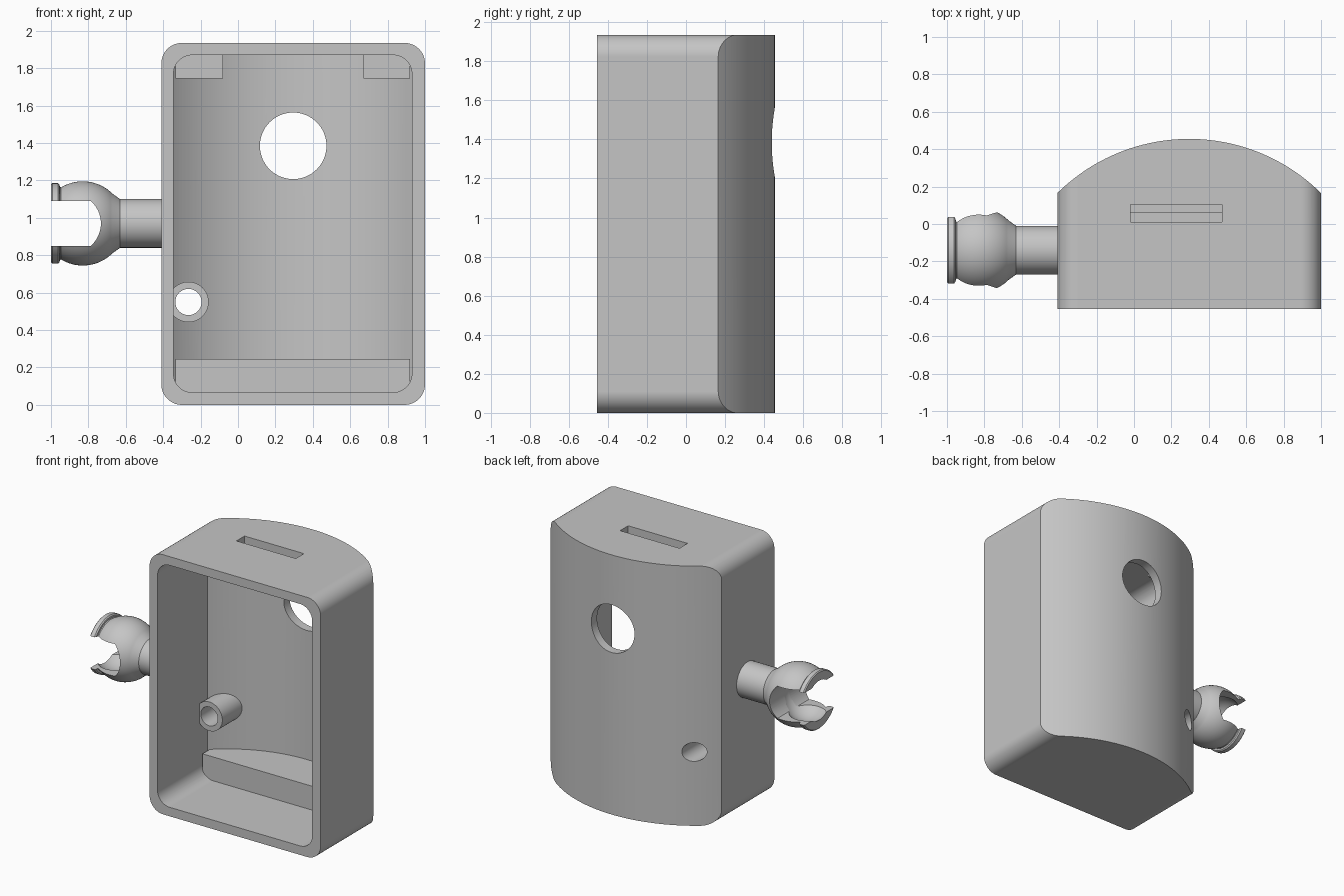
import bpy, bmesh, math
from mathutils import Matrix, Vector

old = bpy.data.objects.get("Cube")
if old:
    bpy.data.objects.remove(old, do_unlink=True)

grey = bpy.data.materials.new("light_grey")
grey.use_nodes = True
COLOR = (0.56, 0.56, 0.56, 1)
grey.diffuse_color = COLOR
grey.node_tree.nodes["Principled BSDF"].inputs["Base Color"].default_value = COLOR

MID_X, ARC_Y = 0.295, -0.547     # axis of the curved back
JOINT_Y, JOINT_Z = -0.14, 0.97   # axis of the side joint


def make(name, bm):
    bmesh.ops.recalc_face_normals(bm, faces=bm.faces)
    mesh = bpy.data.meshes.new(name)
    bm.to_mesh(mesh)
    bm.free()
    mesh.materials.append(grey)
    ob = bpy.data.objects.new(name, mesh)
    bpy.context.collection.objects.link(ob)
    return ob


def box(name, x, y, z):
    bm = bmesh.new()
    bmesh.ops.create_cube(bm, size=1)
    for v in bm.verts:
        v.co = Vector([(a + b) / 2 + c * (b - a) for c, (a, b) in zip(v.co, (x, y, z))])
    return make(name, bm)


def cylinder(name, center, r, length, axis="Y", n=64):
    bm = bmesh.new()
    turn = Matrix.Rotation(math.pi / 2, 4, "X") if axis == "Y" else Matrix()
    bmesh.ops.create_cone(bm, cap_ends=True, segments=n, radius1=r, radius2=r,
                          depth=length, matrix=Matrix.Translation(center) @ turn)
    return make(name, bm)


def rounded_prism(name, x, z, y, r, n=14):
    """Rounded rectangle in XZ, extruded along Y."""
    bm = bmesh.new()
    corners = [(x[1] - r, z[1] - r), (x[0] + r, z[1] - r),
               (x[0] + r, z[0] + r), (x[1] - r, z[0] + r)]
    ring = []
    for q, (cx, cz) in enumerate(corners):
        for i in range(n + 1):
            a = (q + i / n) * math.pi / 2
            ring.append(bm.verts.new((cx + r * math.cos(a), y[0], cz + r * math.sin(a))))
    face = bm.faces.new(ring)
    ext = bmesh.ops.extrude_face_region(bm, geom=[face])
    bmesh.ops.translate(bm, vec=(0, y[1] - y[0], 0),
                        verts=[g for g in ext["geom"] if isinstance(g, bmesh.types.BMVert)])
    return make(name, bm)


def boolean(ob, cutter, op="DIFFERENCE", keep=False):
    cutter.hide_render = True
    mod = ob.modifiers.new("cut", "BOOLEAN")
    mod.operation, mod.object, mod.solver = op, cutter, "EXACT"
    bpy.context.view_layer.objects.active = ob
    bpy.ops.object.modifier_apply(modifier=mod.name)
    if not keep:
        bpy.data.objects.remove(cutter, do_unlink=True)


def trim_to_arc(ob, r):
    boolean(ob, cylinder("arc_cutter", (MID_X, ARC_Y, 1), r, 4, "Z", 256), "INTERSECT")


def finish(ob):
    bpy.ops.object.select_all(action="DESELECT")
    ob.select_set(True)
    bpy.context.view_layer.objects.active = ob
    bpy.ops.object.shade_smooth_by_angle(angle=math.radians(25))
    ob.modifiers.new("normals", "WEIGHTED_NORMAL").keep_sharp = True


# Housing: rounded block with a bowed back, hollowed from the front
housing = rounded_prism("housing", (-0.41, 1.0), (0, 1.935), (-0.455, 0.7), 0.11)
trim_to_arc(housing, 1.002)
cavity = rounded_prism("cavity_cutter", (-0.345, 0.93), (0.067, 1.87), (-0.6, 0.7), 0.1)
trim_to_arc(cavity, 0.936)
boolean(housing, cavity)

# Round window in the back and slot in the top
boolean(housing, cylinder("window_cutter", (MID_X, 0.4, 1.385), 0.178, 0.6))
boolean(housing, box("slot_cutter", (-0.02, 0.47), (0.01, 0.105), (1.8, 2.1)))

# Screw boss with a hole through the back
boss = cylinder("screw_boss", (-0.265, 0.24, 0.55), 0.108, 0.4)
trim_to_arc(boss, 0.96)
hole = cylinder("hole_cutter", (-0.265, 0.2, 0.55), 0.07, 0.8)
boolean(housing, hole, keep=True)
boolean(boss, hole)

# Inner ledge at the bottom and two stop blocks at the top
parts = [housing, boss]
for name, x, z in (("bottom_ledge", (-0.335, 0.92), (0.035, 0.245)),
                   ("right_stop_block", (-0.335, -0.08), (1.745, 1.9)),
                   ("left_stop_block", (0.67, 0.92), (1.745, 1.9))):
    block = box(name, x, (0.06, 0.5), z)
    trim_to_arc(block, 0.96)
    parts.append(block)

# Side stem with a ball socket, lathed around X
profile = [(-1, 0), (-1, 0.208), (-0.993, 0.215), (-0.962, 0.215), (-0.954, 0.207), (-0.952, 0.195)]
for i in range(20):
    a = math.radians(59 + 76 * i / 19)
    profile.append((-0.83 - 0.225 * math.cos(a), 0.225 * math.sin(a)))
profile += [(-0.63, 0.13), (-0.39, 0.13), (-0.39, 0)]
bm = bmesh.new()
pts = [bm.verts.new((x, JOINT_Y, JOINT_Z + r)) for x, r in profile]
edges = [bm.edges.new(pair) for pair in zip(pts, pts[1:])]
bmesh.ops.spin(bm, geom=pts + edges, cent=(0, JOINT_Y, JOINT_Z), axis=(1, 0, 0),
               angle=math.tau, steps=64)
bmesh.ops.remove_doubles(bm, verts=bm.verts, dist=1e-5)
socket = make("ball_socket_arm", bm)

# Hollow of the socket
bm = bmesh.new()
bmesh.ops.create_uvsphere(bm, u_segments=48, v_segments=32, radius=0.175,
                          matrix=Matrix.Translation((-0.905, JOINT_Y, JOINT_Z)))
boolean(socket, make("hollow_cutter", bm))

# Slot across the socket with a curved inner end
slot = box("socket_slot_cutter", (-1.2, -0.6), (-0.6, 0.4), (JOINT_Z - 0.12, JOINT_Z + 0.12))
end = cylinder("slot_end_cutter", (-0.893, JOINT_Y, JOINT_Z), 0.16, 2)
boolean(slot, end, "INTERSECT")
boolean(socket, slot)
boolean(socket, box("mouth_cutter", (-1.2, -0.89), (-0.6, 0.4), (JOINT_Z - 0.12, JOINT_Z + 0.12)))
parts.append(socket)

for part in parts:
    finish(part)
